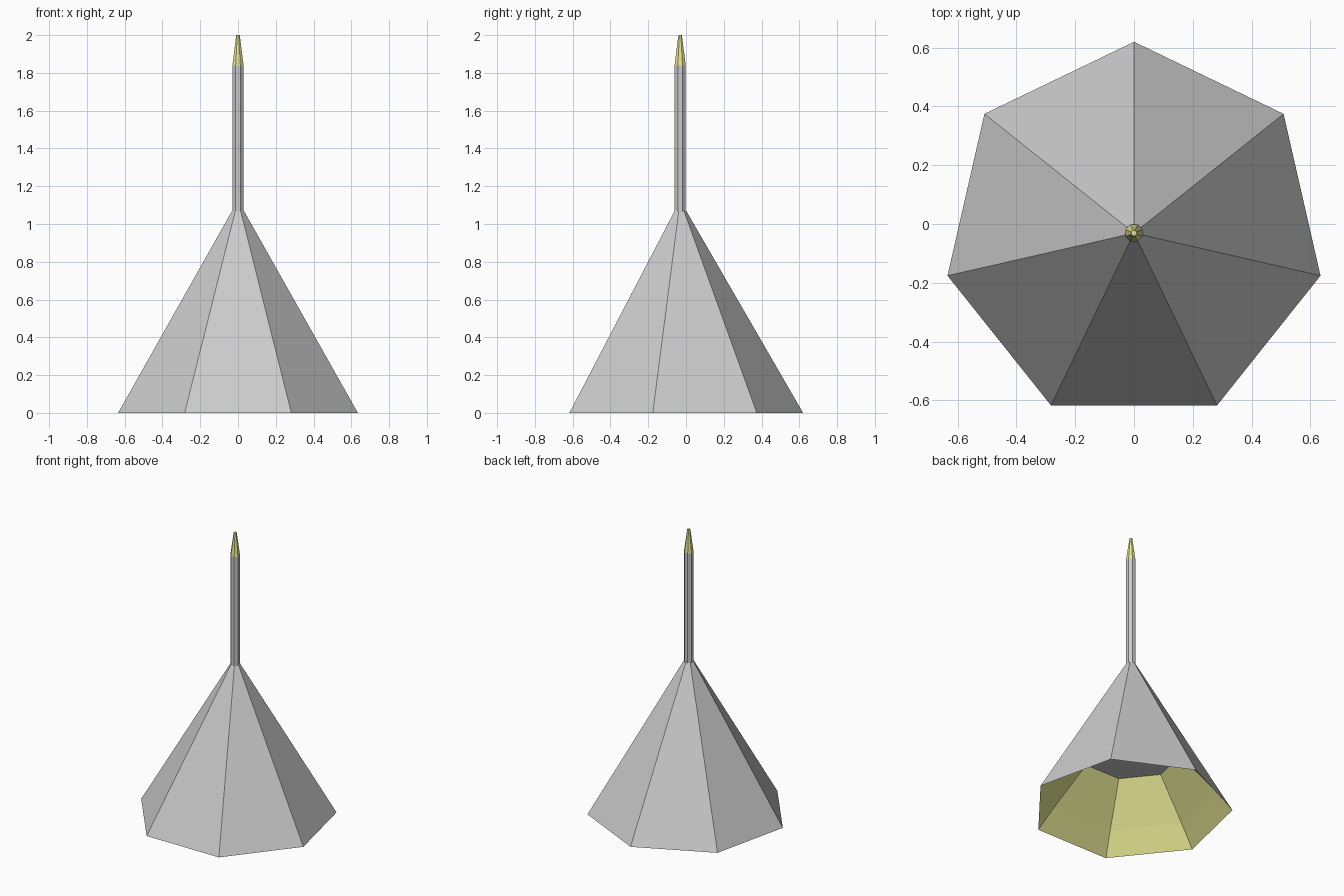
import bpy, bmesh
from math import cos, sin, pi

if "Cube" in bpy.data.objects:
    bpy.data.objects.remove(bpy.data.objects["Cube"])

CY = -0.031  # axis offset so the seven-sided base is centred on y = 0

yellow = bpy.data.materials.new("yellow")
yellow.diffuse_color = (0.8, 0.8, 0.3, 1)
yellow.use_nodes = True
yellow.node_tree.nodes["Principled BSDF"].inputs["Base Color"].default_value = yellow.diffuse_color


def lathe(name, profile, sides, start, mat=None, cap_start=False, cap_end=False):
    """Flat-sided solid of revolution from (radius, z) points."""
    bm = bmesh.new()
    rings = []
    for r, z in profile:
        angles = [start + 2 * pi * i / sides for i in range(sides)]
        rings.append([bm.verts.new((r * cos(a), CY + r * sin(a), z)) for a in angles])
    for a, b in zip(rings, rings[1:]):
        for i in range(sides):
            j = (i + 1) % sides
            bm.faces.new((a[i], a[j], b[j], b[i]))
    if cap_start:
        bm.faces.new(rings[0][::-1])
    if cap_end:
        bm.faces.new(rings[-1])
    me = bpy.data.meshes.new(name)
    bm.to_mesh(me)
    bm.free()
    if mat:
        me.materials.append(mat)
    ob = bpy.data.objects.new(name, me)
    bpy.context.collection.objects.link(ob)
    return ob


# Outer seven-sided cone
lathe("cone_shell", [(0.651, 0), (0.032, 1.07)], 7, pi / 2, cap_end=True)
# Yellow inner wall, listed from top to rim so it faces inwards
lathe("inner_wall", [(0.315, 0.40), (0.54, 0.14), (0.651, 0)], 7, pi / 2, yellow)
# Grey ceiling of the hollow, facing down
lathe("hollow_ceiling", [(0.315, 0.40)], 7, pi / 2, cap_start=True)
# Pole and yellow tip
lathe("pole", [(0.032, 1.06), (0.032, 1.84)], 8, pi / 8, cap_start=True)
lathe("pole_tip", [(0.032, 1.84), (0.010, 2.0)], 8, pi / 8, yellow, cap_end=True)
